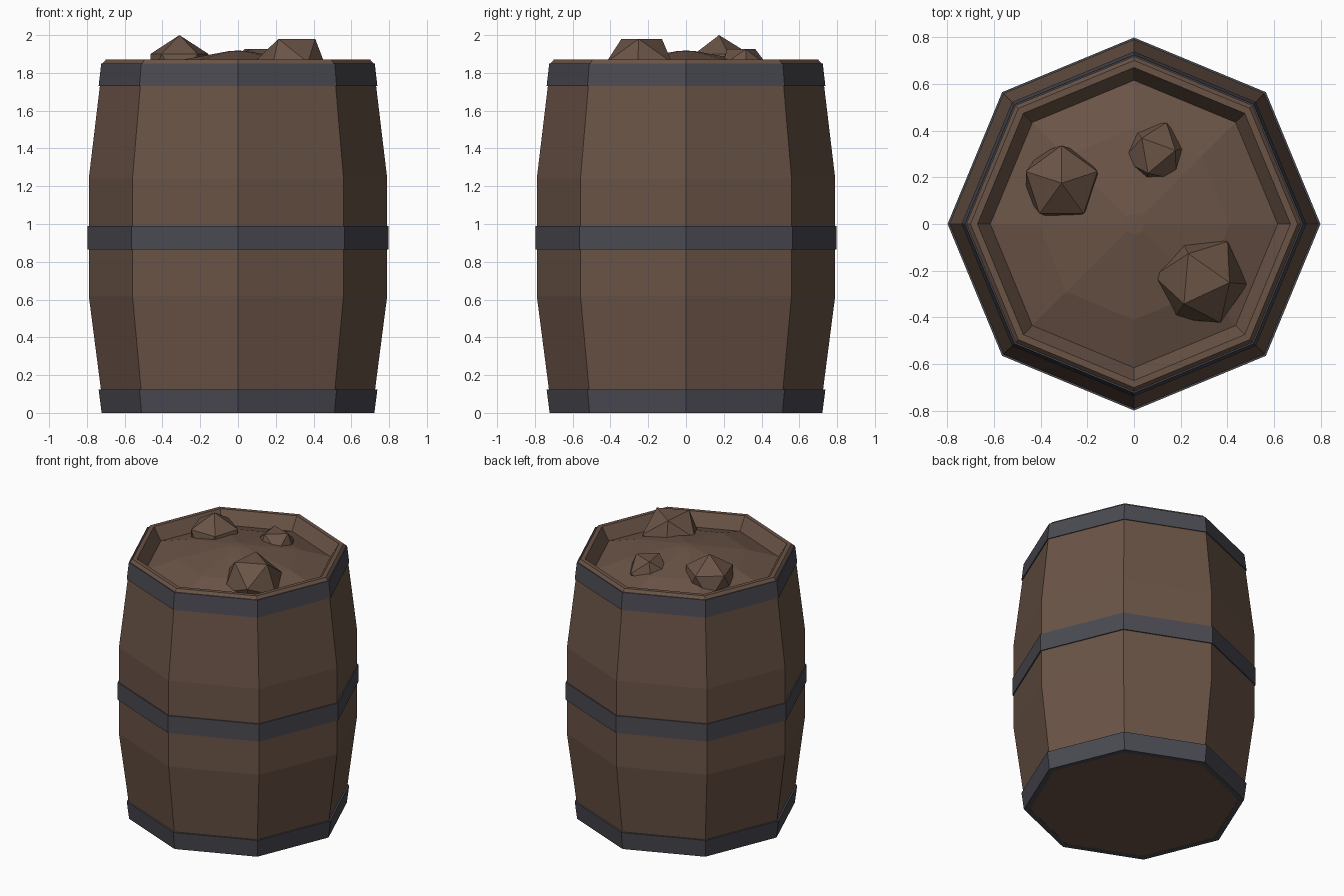
import bpy, bmesh, math
from mathutils import Vector, Matrix

if "Cube" in bpy.data.objects:
    bpy.data.objects.remove(bpy.data.objects["Cube"])

def material(name, rgb):
    m = bpy.data.materials.new(name)
    m.diffuse_color = (*rgb, 1)
    m.use_nodes = True
    m.node_tree.nodes["Principled BSDF"].inputs["Base Color"].default_value = m.diffuse_color
    return m

WOOD = material("brown", (0.145, 0.088, 0.062))
IRON = material("dark_iron", (0.068, 0.068, 0.084))

def finish(name, bm, mat):
    mesh = bpy.data.meshes.new(name)
    bm.to_mesh(mesh)
    bm.free()
    mesh.materials.append(mat)
    obj = bpy.data.objects.new(name, mesh)
    bpy.context.collection.objects.link(obj)
    return obj

def lathe(name, profile, mat, closed=False, sides=8):
    """Turn a (radius, z) profile into an eight-sided solid."""
    bm = bmesh.new()
    rings = []
    for r, z in profile:
        if r == 0:
            rings.append([bm.verts.new((0, 0, z))] * sides)
        else:
            rings.append([bm.verts.new((r * math.cos(i * math.tau / sides),
                                        r * math.sin(i * math.tau / sides), z))
                          for i in range(sides)])
    pairs = list(zip(rings, rings[1:]))
    if closed:
        pairs.append((rings[-1], rings[0]))
    for a, b in pairs:
        for i in range(sides):
            j = (i + 1) % sides
            corners = list(dict.fromkeys([a[i], a[j], b[j], b[i]]))
            bm.faces.new(corners)
    return finish(name, bm, mat)

def rock(name, centre, radius, face_up, angle):
    """Twenty-sided lump, standing on a corner or with a face on top."""
    bm = bmesh.new()
    bmesh.ops.create_icosphere(bm, subdivisions=1, radius=radius)
    if face_up:
        bm.faces.ensure_lookup_table()
        n = bm.faces[0].calc_center_median().normalized()
        rot = n.rotation_difference(Vector((0, 0, 1))).to_matrix()
        bmesh.ops.rotate(bm, verts=bm.verts, cent=(0, 0, 0), matrix=rot)
    ring = [v.co for v in bm.verts if v.co.xy.length > 0.1 * radius]
    top = max(ring, key=lambda c: c.z)
    turn = math.radians(angle) - math.atan2(top.y, top.x)
    bmesh.ops.rotate(bm, verts=bm.verts, cent=(0, 0, 0),
                     matrix=Matrix.Rotation(turn, 3, 'Z'))
    bmesh.ops.translate(bm, verts=bm.verts, vec=centre)
    return finish(name, bm, WOOD)

# Staves, rim and inner wall
lathe("barrel_body", [(0, 0.002), (0.71, 0.002), (0.79, 0.62), (0.79, 1.24),
                      (0.717, 1.85), (0.70, 1.87), (0.67, 1.87), (0.615, 1.78)], WOOD)

# Heaped contents
lathe("contents", [(0.615, 1.78), (0.41, 1.848), (0.045, 1.916), (0, 1.918)], WOOD)

# Iron hoops
def hoop(name, r0, z0, r1, z1):
    lathe(name, [(r0 - 0.04, z0), (r0, z0), (r1, z1), (r1 - 0.04, z1)], IRON, closed=True)

hoop("bottom_hoop", 0.722, 0.0, 0.738, 0.125)
hoop("middle_hoop", 0.798, 0.865, 0.798, 0.99)
hoop("top_hoop", 0.738, 1.73, 0.724, 1.85)

# Lumps lying in the contents
rock("left_lump", (-0.31, 0.175, 1.82), 0.18, False, 18)
rock("right_lump", (0.285, -0.24, 1.817), 0.205, True, -5)
rock("back_lump", (0.09, 0.30, 1.81), 0.145, True, 130)
